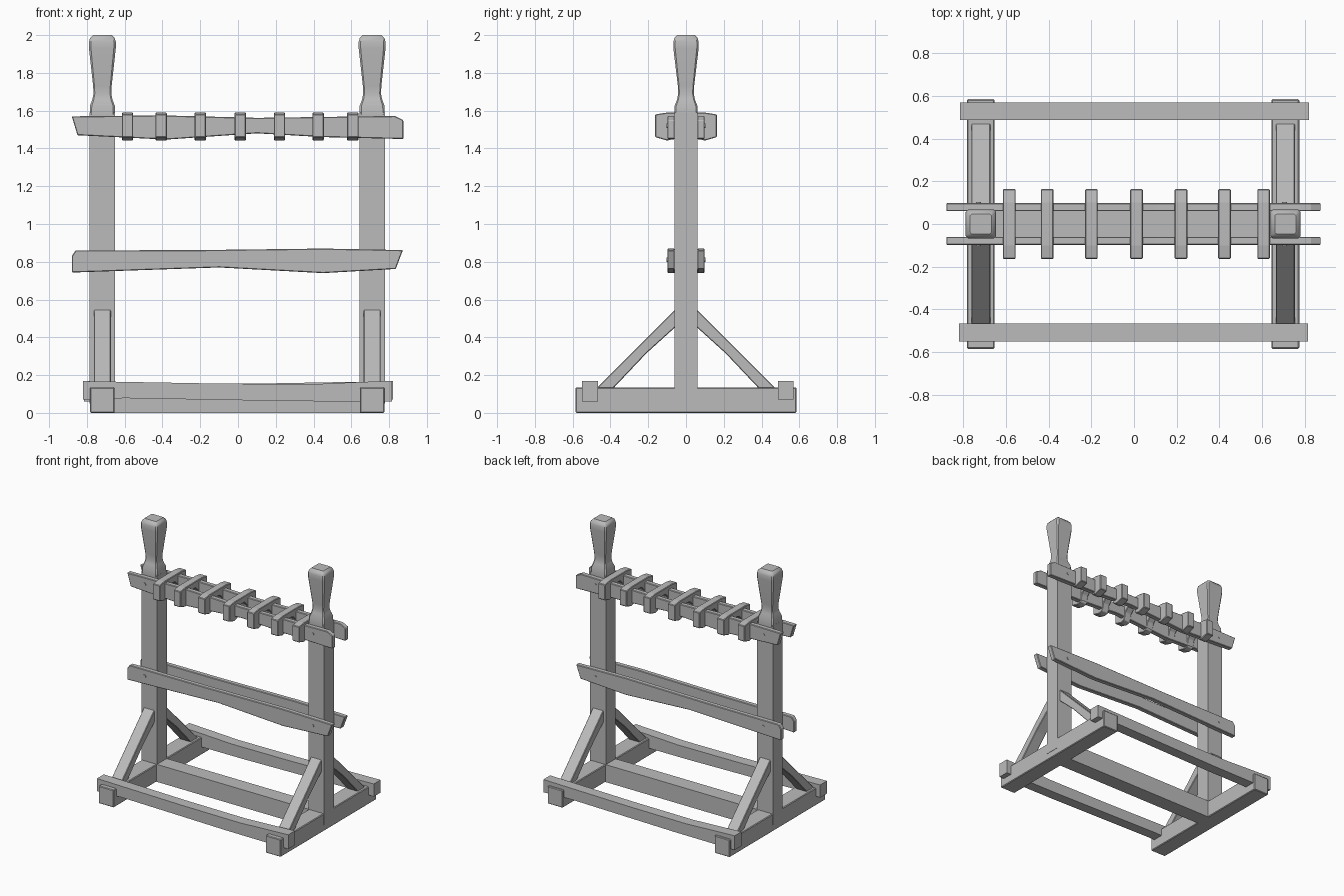
import bpy, bmesh, math
from mathutils import Vector, Matrix

old = bpy.data.objects.get("Cube")
if old:
    bpy.data.objects.remove(old, do_unlink=True)

GREY = (0.5, 0.5, 0.5, 1)
wood = bpy.data.materials.new("grey wood")
wood.use_nodes = True
wood.diffuse_color = GREY
wood.node_tree.nodes["Principled BSDF"].inputs["Base Color"].default_value = GREY


def finish(name, bm, bevel=0.0, smooth=False):
    bmesh.ops.recalc_face_normals(bm, faces=bm.faces)
    mesh = bpy.data.meshes.new(name)
    bm.to_mesh(mesh)
    bm.free()
    ob = bpy.data.objects.new(name, mesh)
    bpy.context.collection.objects.link(ob)
    mesh.materials.append(wood)
    if bevel:
        mod = ob.modifiers.new("worn edges", "BEVEL")
        mod.width, mod.segments = bevel, 1
    if smooth:
        bpy.ops.object.select_all(action="DESELECT")
        ob.select_set(True)
        bpy.context.view_layer.objects.active = ob
        bpy.ops.object.shade_smooth_by_angle(angle=math.radians(35))
    return ob


def plank(name, outline, lo, hi, axis="y", bevel=0.0):
    """Extrude an outline: (x, z) along y, or (y, z) along x."""
    bm = bmesh.new()
    def place(p, d):
        return (p[0], d, p[1]) if axis == "y" else (d, p[0], p[1])
    face = bm.faces.new([bm.verts.new(place(p, lo)) for p in outline])
    out = bmesh.ops.extrude_face_region(bm, geom=[face])
    moved = [g for g in out["geom"] if isinstance(g, bmesh.types.BMVert)]
    shift = Vector((0, hi - lo, 0)) if axis == "y" else Vector((hi - lo, 0, 0))
    bmesh.ops.translate(bm, verts=moved, vec=shift)
    return finish(name, bm, bevel)


def box(name, x, y, z, bevel=0.0):
    return plank(name, [(x[0], z[0]), (x[1], z[0]), (x[1], z[1]), (x[0], z[1])],
                 *y, bevel=bevel)


def square_loft(name, cx, rings):
    """Stack chamfered square sections given as (z, half x, half y)."""
    bm = bmesh.new()
    loops = []
    for z, hx, hy in rings:
        c = 0.15
        pts = [(1, c - 1), (1, 1 - c), (1 - c, 1), (c - 1, 1),
               (-1, 1 - c), (-1, c - 1), (c - 1, -1), (1 - c, -1)]
        loops.append([bm.verts.new((cx + a * hx, b * hy, z)) for a, b in pts])
    for a, b in zip(loops, loops[1:]):
        for i in range(8):
            j = (i + 1) % 8
            bm.faces.new((a[i], a[j], b[j], b[i]))
    bm.faces.new(loops[0])
    bm.faces.new(loops[-1])
    return finish(name, bm, smooth=True)


# Uprights, carved handles, feet and braces
for side, cx in (("right", -0.718), ("left", 0.71)):
    box(side + "_post", (cx - 0.067, cx + 0.067), (-0.06, 0.06), (0.05, 1.59))
    square_loft(side + "_post_handle", cx, [
        (1.58, 0.067, 0.062), (1.625, 0.066, 0.061), (1.66, 0.053, 0.047),
        (1.69, 0.047, 0.041), (1.73, 0.049, 0.043), (1.93, 0.071, 0.067),
        (1.965, 0.071, 0.067), (1.985, 0.065, 0.061), (2.0, 0.05, 0.046)])
    box(side + "_foot", (cx - 0.065, cx + 0.065), (-0.585, 0.585), (0, 0.135), 0.005)
    for end, s in (("front", -1), ("back", 1)):
        plank(f"{side}_{end}_brace",
              [(s * 0.05, 0.555), (s * 0.475, 0.13), (s * 0.385, 0.13),
               (s * 0.21, 0.315), (s * 0.05, 0.46)],
              cx - 0.045, cx + 0.045, "x", 0.004)

# Base beams
box("centre_beam", (-0.66, 0.65), (-0.06, 0.06), (0, 0.135))
beam = [(-0.82, 0.07), (-0.6, 0.078), (0.3, 0.062), (0.815, 0.06),
        (0.815, 0.17), (0.62, 0.162), (0.4, 0.152), (-0.1, 0.155), (-0.82, 0.168)]
plank("front_beam", beam, -0.55, -0.467)
plank("back_beam", [(-x, z) for x, z in beam], 0.487, 0.57)

# Paired rails with round pegs
upper = [(-0.88, 1.57), (-0.85, 1.47), (-0.38, 1.447), (0.1, 1.48), (0.45, 1.46),
         (0.875, 1.45), (0.875, 1.55), (0.83, 1.572), (0.1, 1.562), (-0.4, 1.575)]
middle = [(-0.88, 0.743), (-0.1, 0.77), (0.45, 0.74), (0.835, 0.762), (0.873, 0.862),
          (0.45, 0.87), (-0.2, 0.862), (-0.86, 0.86), (-0.88, 0.83)]
for end, s in (("front", -1), ("back", 1)):
    lo, hi = sorted((s * 0.06, s * 0.098))
    for level, outline, z in (("upper", upper, 1.52), ("middle", middle, 0.81)):
        plank(f"{end}_{level}_rail", outline, lo, hi, bevel=0.004)
        for side, x in (("right", -0.73), ("left", 0.706)):
            bm = bmesh.new()
            turn = Matrix.Translation((x, s * 0.095, z)) @ Matrix.Rotation(math.pi / 2, 4, "X")
            bmesh.ops.create_cone(bm, cap_ends=True, segments=12, radius1=0.012,
                                  radius2=0.012, depth=0.014, matrix=turn)
            finish(f"{end}_{level}_{side}_peg", bm)

# Saddles bridging the upper rails
half = [(0.1, 1.59), (0.163, 1.58), (0.163, 1.46), (0.1, 1.442), (0.065, 1.45),
        (0.05, 1.51), (0.02, 1.54)]
saddle = half + [(-y, z) for y, z in reversed(half)]
for i, x in enumerate((-0.585, -0.407, -0.2, 0.012, 0.22, 0.424, 0.608)):
    plank(f"saddle_{i + 1}", saddle, x - 0.03, x + 0.03, "x", 0.004)
